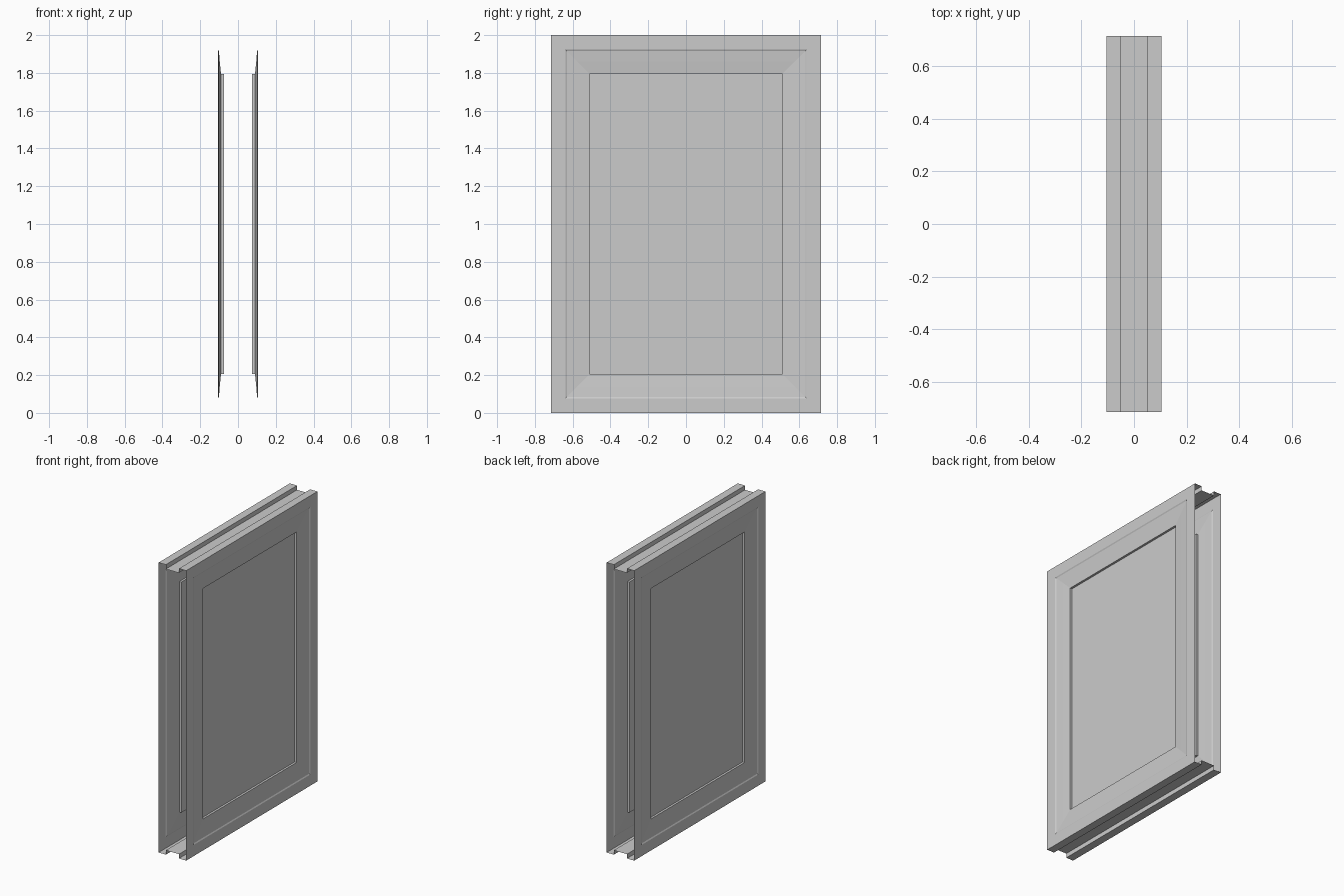
import bpy

if "Cube" in bpy.data.objects:
    bpy.data.objects.remove(bpy.data.objects["Cube"])

HALF_Y, HEIGHT, HALF_X = 0.715, 2.0, 0.105
CHANNEL_HALF, CHANNEL_DEPTH = 0.05, 0.03


def make_object(name, verts, faces):
    mesh = bpy.data.meshes.new(name)
    mesh.from_pydata(verts, [], faces)
    mesh.update()
    obj = bpy.data.objects.new(name, mesh)
    bpy.context.collection.objects.link(obj)
    return obj


def panel_sheet(name, side):
    # concentric rings: (inset from the outer edge, distance from the centre plane)
    rings = [(0.0, HALF_X), (0.077, HALF_X), (0.085, 0.101),
             (0.14, 0.0965), (0.205, 0.09), (0.205, 0.075)]
    verts, faces = [], []
    for inset, x in rings:
        y, lo, hi = HALF_Y - inset, inset, HEIGHT - inset
        verts += [(side * x, -y, lo), (side * x, y, lo),
                  (side * x, y, hi), (side * x, -y, hi)]
    for r in range(len(rings) - 1):
        for i in range(4):
            j = (i + 1) % 4
            a, b = 4 * r, 4 * r + 4
            faces.append((a + i, a + j, b + j, b + i))
    last = 4 * (len(rings) - 1)
    faces.append((last, last + 1, last + 2, last + 3))
    if side < 0:
        faces = [f[::-1] for f in faces]
    return make_object(name, verts, faces)


def grooved_edge(name, z, direction):
    # two flat lips with a channel between, run along the width
    groove = z - direction * CHANNEL_DEPTH
    profile = [(-HALF_X, z), (-CHANNEL_HALF, z), (-CHANNEL_HALF, groove),
               (CHANNEL_HALF, groove), (CHANNEL_HALF, z), (HALF_X, z)]
    n = len(profile)
    verts = [(x, y, h) for y in (-HALF_Y, HALF_Y) for x, h in profile]
    faces = [(i, i + 1, n + i + 1, n + i) for i in range(n - 1)]
    if direction < 0:
        faces = [f[::-1] for f in faces]
    return make_object(name, verts, faces)


# recessed panel faces on both sides
panel_sheet("right_panel_face", 1)
panel_sheet("left_panel_face", -1)

# grooved top and bottom edges, ends left open
grooved_edge("top_edge", HEIGHT, 1)
grooved_edge("bottom_edge", 0.0, -1)
